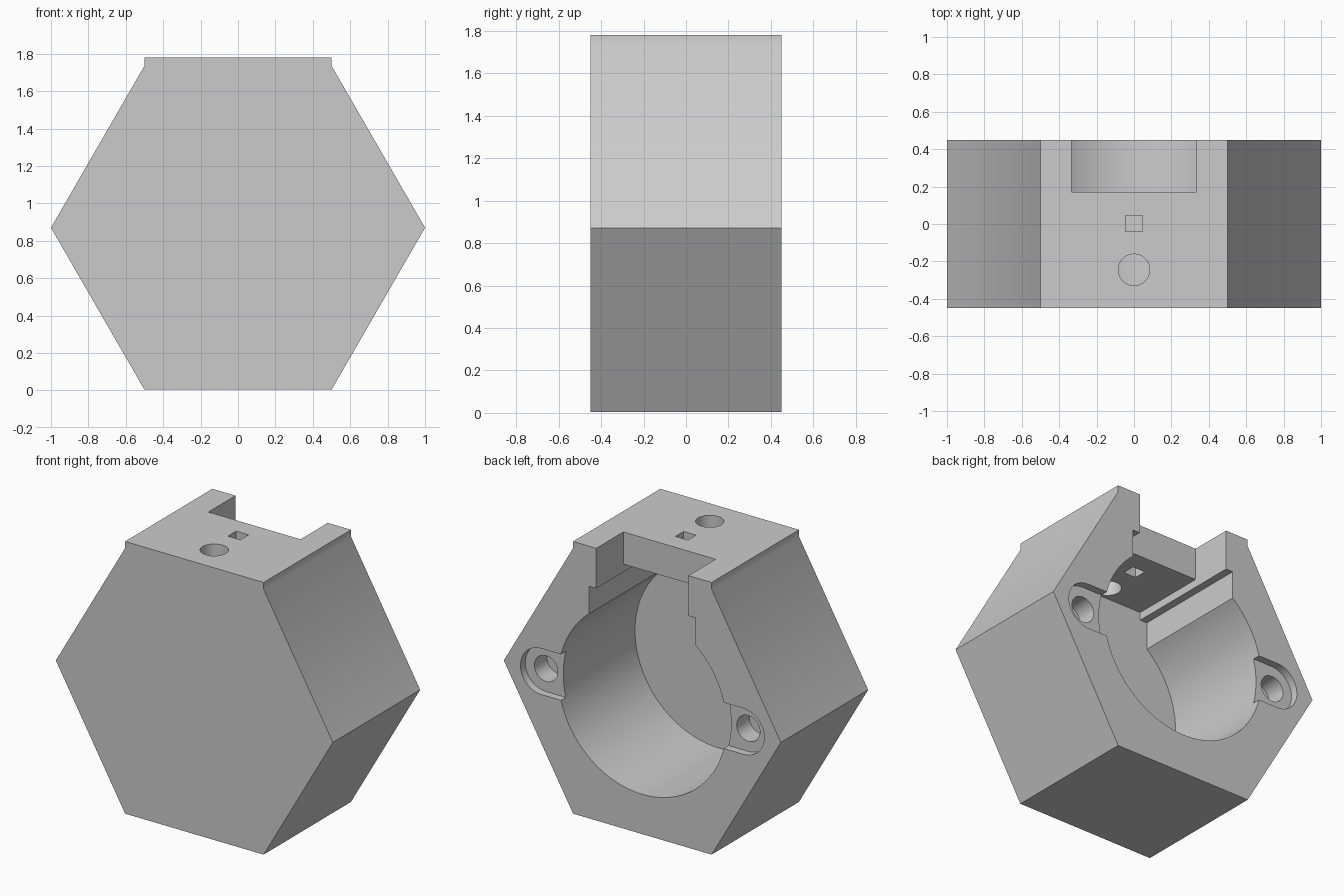
import bpy, bmesh, math
from mathutils import Vector

if "Cube" in bpy.data.objects:
    bpy.data.objects.remove(bpy.data.objects["Cube"])

CZ = 0.87          # height of the bore axis
BACK = 0.45        # half depth of the body
BORE_R = 0.606
FLOOR = -0.34      # y of the bore floor

grey = bpy.data.materials.new("plain grey")
grey.diffuse_color = (0.6, 0.6, 0.6, 1)
grey.use_nodes = True
grey.node_tree.nodes["Principled BSDF"].inputs["Base Color"].default_value = grey.diffuse_color


def prism(name, pts, axis, lo, hi):
    """Extrude a 2D outline along y (points are x, z) or z (points are x, y)."""
    def place(p, h):
        return (p[0], h, p[1]) if axis == "y" else (p[0], p[1], h)
    bm = bmesh.new()
    a = [bm.verts.new(place(p, lo)) for p in pts]
    b = [bm.verts.new(place(p, hi)) for p in pts]
    bm.faces.new(a)
    bm.faces.new(b[::-1])
    n = len(pts)
    for i in range(n):
        bm.faces.new((a[i], b[i], b[(i + 1) % n], a[(i + 1) % n]))
    bmesh.ops.recalc_face_normals(bm, faces=bm.faces)
    me = bpy.data.meshes.new(name)
    bm.to_mesh(me)
    bm.free()
    me.materials.append(grey)
    ob = bpy.data.objects.new(name, me)
    bpy.context.collection.objects.link(ob)
    return ob


def arc(cx, cy, r, start, end, n):
    """Points on an arc, angles in radians, both ends included."""
    return [(cx + r * math.cos(start + (end - start) * i / n),
             cy + r * math.sin(start + (end - start) * i / n)) for i in range(n + 1)]


def circle(cx, cy, r, n=48):
    return arc(cx, cy, r, 0, 2 * math.pi, n)[:-1]


def rect(x0, x1, y0, y1):
    return [(x0, y0), (x1, y0), (x1, y1), (x0, y1)]


# hexagonal body with a raised flat top
h = math.sqrt(3) / 2
body = prism("hexagonal_housing",
             [(-0.5, CZ - h), (0.5, CZ - h), (1, CZ), (0.5, CZ + h), (0.5, 1.78),
              (-0.5, 1.78), (-0.5, CZ + h), (-1, CZ)], "y", -BACK, BACK)
for v in body.data.vertices:
    v.co.z = max(v.co.z, 0)

# main bore joined to the stepped channel above it
slot, neck, step, roof = 0.384, 0.333, 1.518, 1.57
a0 = math.acos(slot / BORE_R)
profile = arc(0, CZ, BORE_R, math.pi - a0, 2 * math.pi + a0, 96)
profile += [(slot, step), (neck, step), (neck, roof),
            (-neck, roof), (-neck, step), (-slot, step)]
cutters = [prism("bore_cutter", profile, "y", FLOOR, 0.6)]

# notch, square hole and round hole through the top
cutters += [
    prism("notch_cutter", rect(-neck, neck, 0.17, 0.6), "z", 1.45, 1.9),
    prism("square_hole_cutter", rect(-0.045, 0.045, -0.04, 0.045), "z", 1.45, 1.9),
    prism("round_hole_cutter", circle(0, -0.245, 0.084), "z", 1.45, 1.9),
]

# recessed ears with blind screw holes on both sides of the bore
for s in (-1, 1):
    ear = arc(0.73, CZ, 0.15, -math.pi / 2, math.pi / 2, 24)
    ear += [(0.45, CZ + 0.15), (0.45, CZ - 0.15)]
    cutters.append(prism("ear_cutter", [(s * x, z) for x, z in ear], "y", 0.40, 0.6))
    cutters.append(prism("screw_hole_cutter", circle(s * 0.73, CZ, 0.084), "y", 0.27, 0.6))

# carve the body
bpy.context.view_layer.objects.active = body
body.select_set(True)
for c in cutters:
    m = body.modifiers.new(c.name, "BOOLEAN")
    m.operation = "DIFFERENCE"
    m.solver = "EXACT"
    m.object = c
    c.hide_render = True
    bpy.ops.object.modifier_apply(modifier=m.name)
for c in cutters:
    bpy.data.objects.remove(c)

bpy.ops.object.shade_smooth_by_angle(angle=math.radians(30))
